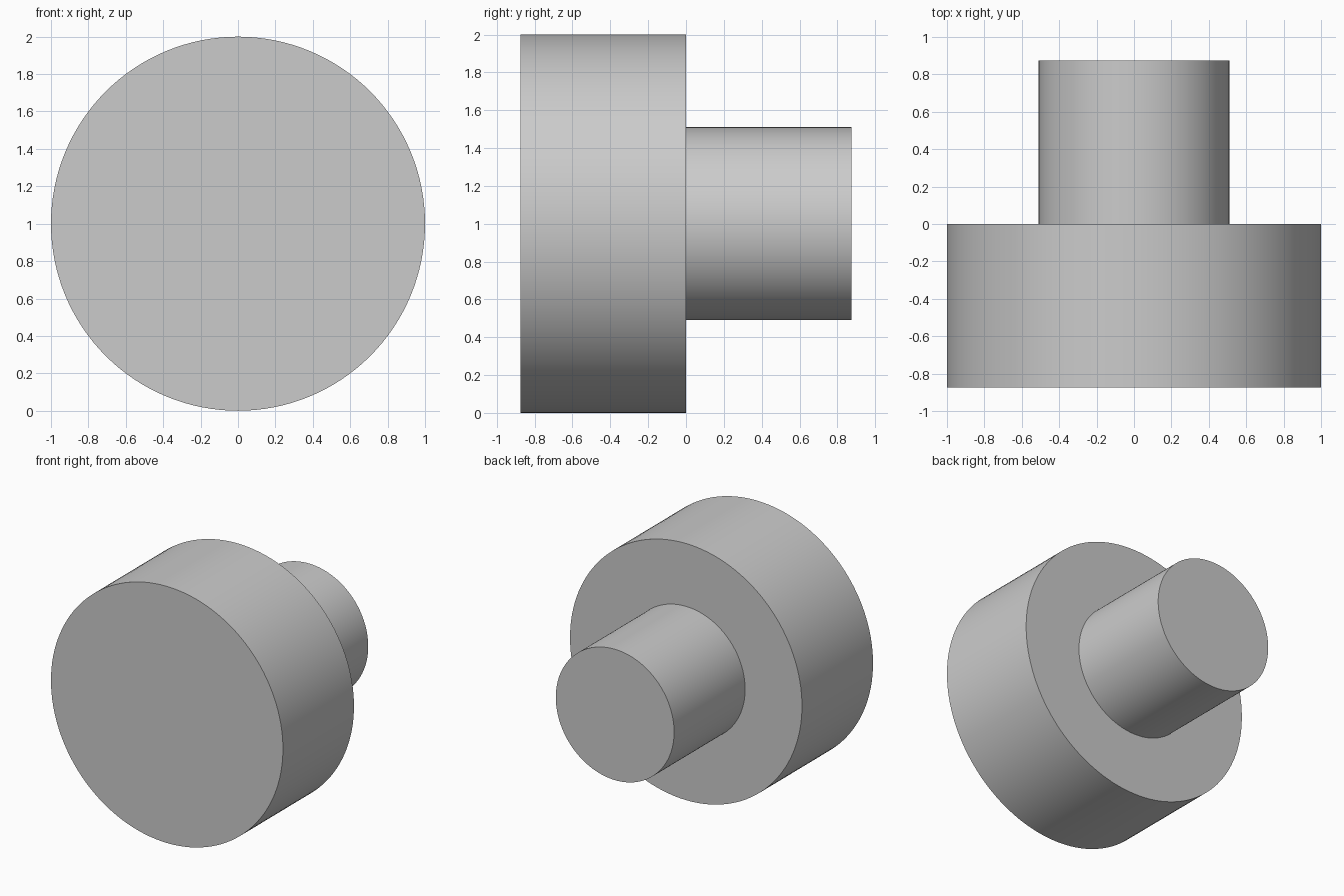
import bpy
import math

cube = bpy.data.objects.get("Cube")
if cube:
    bpy.data.objects.remove(cube, do_unlink=True)

# Single grey finish
GREY = (0.6, 0.6, 0.6, 1.0)
grey = bpy.data.materials.new("plain grey")
grey.use_nodes = True
grey.diffuse_color = GREY
grey.node_tree.nodes["Principled BSDF"].inputs["Base Color"].default_value = GREY


def disc(name, radius, y_start, y_end):
    """Smooth cylinder lying along y, centred on the shared axis."""
    bpy.ops.mesh.primitive_cylinder_add(
        vertices=128, radius=radius, depth=y_end - y_start,
        location=(0, (y_start + y_end) / 2, 1),
        rotation=(math.pi / 2, 0, 0))
    obj = bpy.context.object
    obj.name = name
    obj.data.materials.append(grey)
    bpy.ops.object.shade_smooth_by_angle(angle=math.radians(30))
    return obj


# Wide head at the front, narrow stem behind it
disc("head", 1.0, -0.875, 0.0)
disc("stem", 0.51, 0.0, 0.875)
